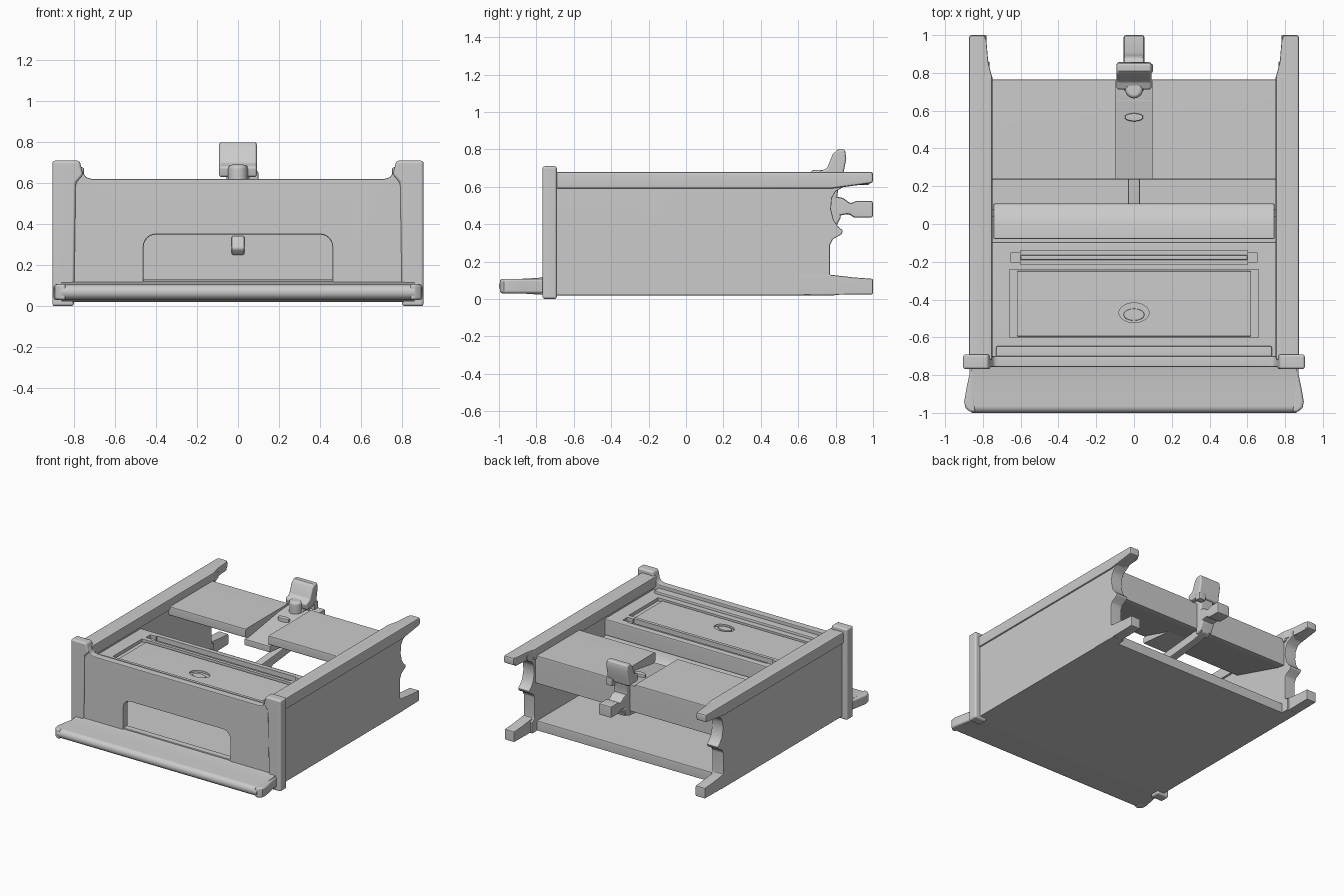
import bpy, bmesh, math


def finish(ob, bevel=0.0, seg=2):
    """Round the edges, shade smooth by angle and keep large faces flat."""
    bpy.ops.object.select_all(action='DESELECT')
    bpy.context.view_layer.objects.active = ob
    ob.select_set(True)
    if bevel:
        m = ob.modifiers.new("Bevel", 'BEVEL')
        m.width, m.segments, m.limit_method = bevel, seg, 'ANGLE'
        m.angle_limit = math.radians(40)
        bpy.ops.object.modifier_apply(modifier=m.name)
    bpy.ops.object.shade_smooth_by_angle(angle=math.radians(35))
    w = ob.modifiers.new("Weighted normals", 'WEIGHTED_NORMAL')
    w.keep_sharp = True
    return ob


def prism(name, pts, lo, hi, axis, bevel=0.0, seg=2):
    """Extrude a 2D outline along axis: X takes (y,z), Y takes (x,z), Z takes (x,y)."""
    def place(p, h):
        return {'X': (h, p[0], p[1]), 'Y': (p[0], h, p[1]), 'Z': (p[0], p[1], h)}[axis]
    bm = bmesh.new()
    a = [bm.verts.new(place(p, lo)) for p in pts]
    b = [bm.verts.new(place(p, hi)) for p in pts]
    bm.faces.new(a)
    bm.faces.new(b)
    n = len(pts)
    for i in range(n):
        bm.faces.new((a[i], a[(i + 1) % n], b[(i + 1) % n], b[i]))
    bmesh.ops.recalc_face_normals(bm, faces=bm.faces)
    me = bpy.data.meshes.new(name)
    bm.to_mesh(me)
    bm.free()
    ob = bpy.data.objects.new(name, me)
    bpy.context.collection.objects.link(ob)
    return finish(ob, bevel, seg)


def box(name, x, y, z, bevel=0.0):
    return prism(name, [(x[0], y[0]), (x[1], y[0]), (x[1], y[1]), (x[0], y[1])],
                 z[0], z[1], 'Z', bevel)


def cut(ob, *cutters):
    """Subtract the cutters, then remove them."""
    ob.modifiers.clear()
    for c in cutters:
        c.hide_render = True
        m = ob.modifiers.new("Cut", 'BOOLEAN')
        m.operation, m.object, m.solver = 'DIFFERENCE', c, 'EXACT'
        bpy.ops.object.select_all(action='DESELECT')
        bpy.context.view_layer.objects.active = ob
        ob.select_set(True)
        bpy.ops.object.modifier_apply(modifier=m.name)
        bpy.data.objects.remove(c, do_unlink=True)
    return finish(ob)


def arc(cx, cy, rx, ry, a0, a1, n):
    return [(cx + rx * math.cos(math.radians(a0 + (a1 - a0) * i / n)),
             cy + ry * math.sin(math.radians(a0 + (a1 - a0) * i / n))) for i in range(n + 1)]


def mirror_pts(half):
    """Complete a symmetric outline from its right half."""
    return half + [(-x, y) for x, y in reversed(half)]


# Floor of the drawer
box("floor", (-0.80, 0.80), (-0.76, 0.74), (0.02, 0.10), 0.01)

# Front lip: rounded profile trimmed to a flared outline
lip_profile = (arc(-0.965, 0.069, 0.035, 0.036, 90, 270, 8)
               + [(-0.85, 0.028), (-0.74, 0.02), (-0.74, 0.122), (-0.79, 0.113), (-0.88, 0.108)])
lip = prism("front_lip", lip_profile, -0.86, 0.86, 'X')
for s, label in ((-1, "left"), (1, "right")):
    end = [(0.84, -0.998), (0.87, -0.993), (0.893, -0.972), (0.899, -0.94),
           (0.887, -0.87), (0.872, -0.80), (0.87, -0.74), (0.84, -0.74)]
    prism(label + "_lip_end", [(s * x, y) for x, y in end], 0.03, 0.108, 'Z', 0.014, 3)

# Front panel with an arched hand opening
top_half = [(0.80, 0.02), (0.80, 0.70), (0.772, 0.70), (0.755, 0.65), (0.74, 0.628), (0.71, 0.62)]
arch = [(-0.46, 0.02)] + [(-x, z) for x, z in arc(0.40, 0.29, 0.06, 0.06, 0, 90, 6)]
panel = mirror_pts(top_half) + arch + [(-x, z) for x, z in reversed(arch)]
prism("front_panel", panel, -0.757, -0.70, 'Y', 0.008)
box("opening_sill", (-0.47, 0.47), (-0.75, -0.70), (0.02, 0.13), 0.006)

# Sides, rails and corner posts, mirrored left and right
side = [(-0.74, 0.02), (0.80, 0.02), (0.80, 0.11), (0.77, 0.13), (0.77, 0.29),
        (0.785, 0.32), (0.83, 0.345), (0.84, 0.365), (0.815, 0.385), (0.79, 0.42),
        (0.775, 0.48), (0.78, 0.54), (0.80, 0.575), (0.86, 0.61), (0.86, 0.65), (-0.74, 0.65)]
top_rail = [(-0.74, 0.59), (0.78, 0.59), (1.0, 0.62), (1.0, 0.68), (-0.74, 0.68)]
foot = [(0.60, 0.02), (1.0, 0.025), (1.0, 0.108), (0.90, 0.115), (0.77, 0.13), (0.60, 0.13)]
for s, label in ((-1, "left"), (1, "right")):
    def span(a, b):
        return min(s * a, s * b), max(s * a, s * b)
    prism(label + "_side", side, *span(0.765, 0.862), 'X', 0.006)
    prism(label + "_top_rail", top_rail, *span(0.785, 0.874), 'X', 0.014)
    box(label + "_rail_inner", span(0.75, 0.80), (-0.72, 0.79), (0.59, 0.678), 0.012)
    prism(label + "_rail_gusset", [(s * 0.75, 0.77), (s * 0.80, 0.77), (s * 0.80, 0.98),
                                   (s * 0.782, 0.98), (s * 0.772, 0.86)], 0.61, 0.676, 'Z', 0.006)
    prism(label + "_rear_foot", foot, *span(0.78, 0.864), 'X', 0.008)
    prism(label + "_post", [(s * 0.905, 0.0), (s * 0.905, 0.71), (s * 0.772, 0.71),
                            (s * 0.755, 0.64), (s * 0.79, 0.60), (s * 0.80, 0.0)],
          -0.768, -0.69, 'Y', 0.014, 3)

# Front deck with recessed lid, slot and finger dimple
deck = box("front_deck", (-0.775, 0.775), (-0.71, -0.095), (0.38, 0.575), 0.012)
cut(deck,
    box("lid_cutter", (-0.66, 0.66), (-0.60, -0.24), (0.55, 0.70)),
    box("slot_cutter", (-0.60, 0.60), (-0.215, -0.14), (0.53, 0.70)),
    box("slot_end_cutter", (-0.65, 0.65), (-0.205, -0.15), (0.548, 0.70)))
lid = box("recessed_lid", (-0.62, 0.62), (-0.595, -0.25), (0.53, 0.565), 0.006)
cut(lid, prism("dimple_cutter", arc(0, -0.47, 0.08, 0.052, 0, 345, 23), 0.55, 0.70, 'Z'))
prism("dimple_button", arc(0, -0.48, 0.055, 0.032, 0, 345, 23), 0.54, 0.56, 'Z', 0.006)
box("slot_bar", (-0.60, 0.60), (-0.19, -0.165), (0.52, 0.555), 0.006)
box("deck_step", (-0.73, 0.73), (-0.71, -0.645), (0.56, 0.595), 0.01)

# Crossbar behind the deck, with the wall beneath it
bar = [(-0.08, 0.38), (0.09, 0.36), (0.11, 0.375), (0.105, 0.41),
       (0.06, 0.445), (0.0, 0.46), (-0.08, 0.465)]
prism("crossbar", bar, -0.745, 0.745, 'X', 0.01)
box("inner_wall", (-0.77, 0.77), (0.04, 0.08), (0.08, 0.40))

# Rear shelf, thin at the front, with a central sloping channel
shelf = prism("rear_shelf", [(0.235, 0.62), (0.765, 0.62), (0.765, 0.40), (0.70, 0.41), (0.235, 0.55)],
              -0.77, 0.77, 'X', 0.01)
cut(shelf, prism("channel_cutter", [(0.20, 0.53), (0.30, 0.545), (0.66, 0.60), (0.80, 0.61),
                                    (0.80, 0.75), (0.20, 0.75)], -0.098, 0.098, 'X'))
prism("channel_plate", [(0.235, 0.54), (0.30, 0.547), (0.66, 0.602), (0.66, 0.45), (0.235, 0.49)],
      -0.112, 0.112, 'X', 0.008)
prism("channel_tab", arc(0, 0.565, 0.05, 0.022, 0, 337.5, 15), 0.57, 0.612, 'Z', 0.008)

# Latch: thumb piece, neck, tail and lower arm
head = [(0.71, 0.68), (0.755, 0.70), (0.785, 0.775), (0.81, 0.798), (0.85, 0.80),
        (0.857, 0.75), (0.845, 0.69), (0.835, 0.63), (0.72, 0.63)]
prism("latch_head", head, -0.092, 0.092, 'X', 0.012, 3)
prism("latch_nose", arc(0, 0.715, 0.048, 0.05, 0, 345, 23), 0.58, 0.69, 'Z', 0.02, 3)
prism("latch_neck", [(0.70, 0.60), (0.76, 0.68), (0.83, 0.67), (0.815, 0.60), (0.805, 0.52),
                     (0.83, 0.44), (0.80, 0.38), (0.755, 0.36), (0.755, 0.60)],
      -0.055, 0.055, 'X', 0.012, 3)
prism("latch_tail", [(0.79, 0.44), (0.87, 0.455), (0.90, 0.435), (1.0, 0.435), (1.0, 0.525),
                     (0.91, 0.525), (0.88, 0.51), (0.84, 0.54), (0.79, 0.55)], -0.055, 0.055, 'X', 0.012)
box("latch_pin", (0.04, 0.10), (0.80, 0.85), (0.60, 0.66), 0.01)
prism("latch_arm", [(0.82, 0.46), (0.80, 0.37), (0.70, 0.345), (0.40, 0.315), (0.18, 0.25),
                    (0.03, 0.25), (0.0, 0.28), (0.02, 0.34), (0.20, 0.37), (0.45, 0.39), (0.76, 0.42)],
      -0.032, 0.032, 'X', 0.01)
